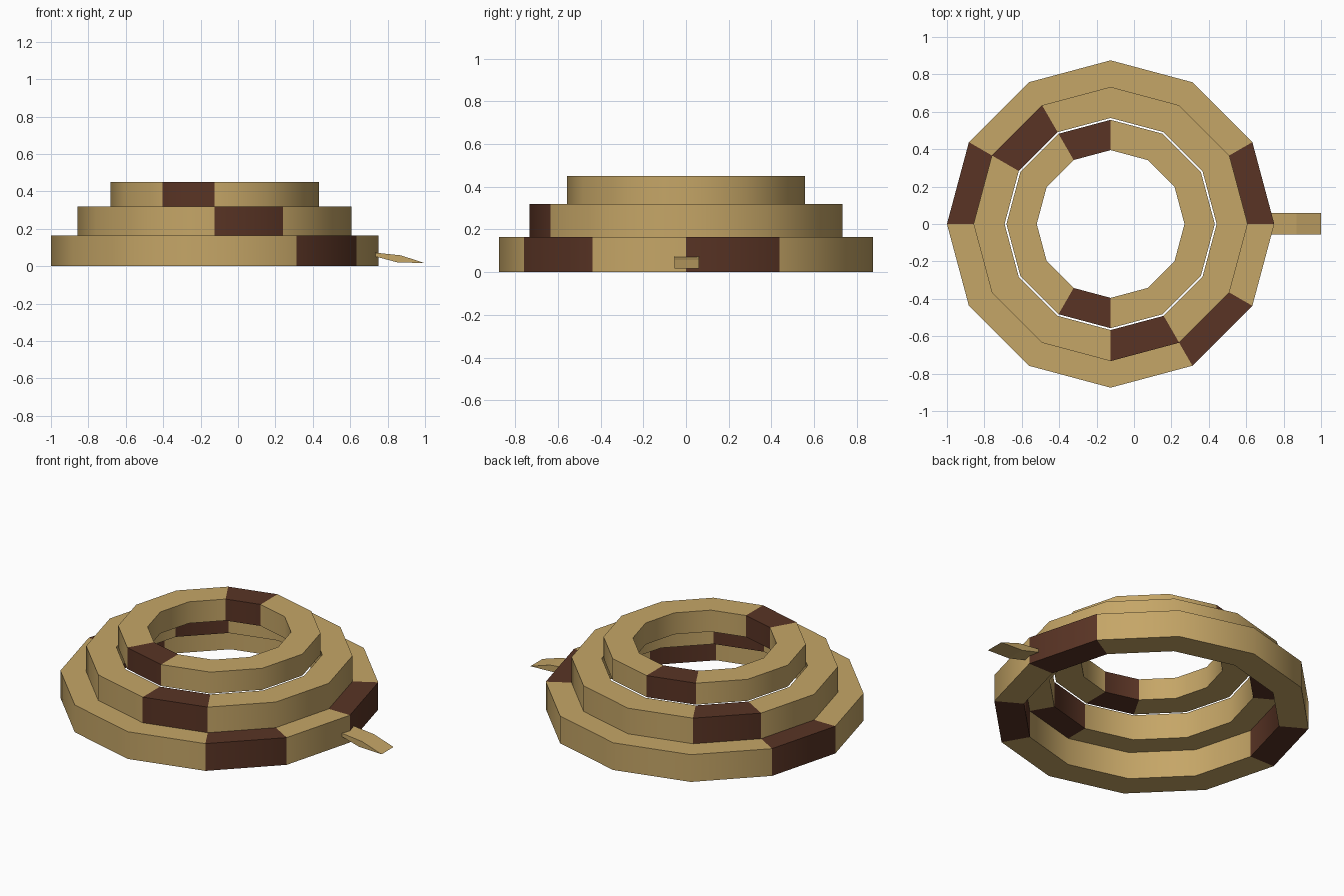
import bpy
import bmesh
from math import cos, sin, pi, radians

if "Cube" in bpy.data.objects:
    bpy.data.objects.remove(bpy.data.objects["Cube"], do_unlink=True)

SIDES = 12
CENTRE_X = -0.125


def flat_colour(name, rgb):
    mat = bpy.data.materials.new(name)
    mat.use_nodes = True
    colour = (*rgb, 1)
    mat.diffuse_color = colour
    mat.node_tree.nodes["Principled BSDF"].inputs["Base Color"].default_value = colour
    return mat


tan = flat_colour("tan", (0.56, 0.38, 0.135))
brown = flat_colour("dark brown", (0.1, 0.034, 0.018))


def finish(bm, name, mats):
    bmesh.ops.recalc_face_normals(bm, faces=bm.faces)
    mesh = bpy.data.meshes.new(name)
    bm.to_mesh(mesh)
    bm.free()
    for mat in mats:
        mesh.materials.append(mat)
    obj = bpy.data.objects.new(name, mesh)
    bpy.context.collection.objects.link(obj)
    return obj


def coil(name, outer, inner, bottom, top, dark_sides):
    """Twelve-sided ring with a square section and some sides in brown."""
    bm = bmesh.new()
    section = [(outer, bottom), (outer, top), (inner, top), (inner, bottom)]
    loops = []
    for i in range(SIDES):
        a = 2 * pi * i / SIDES
        loops.append([bm.verts.new((CENTRE_X + r * cos(a), r * sin(a), z))
                      for r, z in section])
    for i in range(SIDES):
        here, there = loops[i], loops[(i + 1) % SIDES]
        for k in range(4):
            n = (k + 1) % 4
            face = bm.faces.new((here[k], there[k], there[n], here[n]))
            face.material_index = int(i in dark_sides)
    obj = finish(bm, name, (tan, brown))
    bpy.ops.object.select_all(action="DESELECT")
    obj.select_set(True)
    bpy.context.view_layer.objects.active = obj
    bpy.ops.object.shade_smooth_by_angle(angle=radians(40))


# Stacked coils, each smaller than the one below
coil("bottom_coil", 0.875, 0.71, 0, 0.165, {0, 5, 10})
coil("middle_coil", 0.733, 0.567, 0.165, 0.32, {4, 9})
coil("top_coil", 0.557, 0.395, 0.32, 0.45, {3, 8})

# Tail tip: a bent wedge that starts inside the bottom coil
bm = bmesh.new()
profile = [(0.68, 0.078), (0.87, 0.058), (1.0, 0.016), (0.85, 0.021), (0.68, 0.066)]
near, far = [[bm.verts.new((x, y, z)) for x, z in profile] for y in (-0.055, 0.06)]
bm.faces.new(near)
bm.faces.new(far)
for k in range(len(profile)):
    n = (k + 1) % len(profile)
    bm.faces.new((near[k], near[n], far[n], far[k]))
finish(bm, "tail_tip", (tan,))
